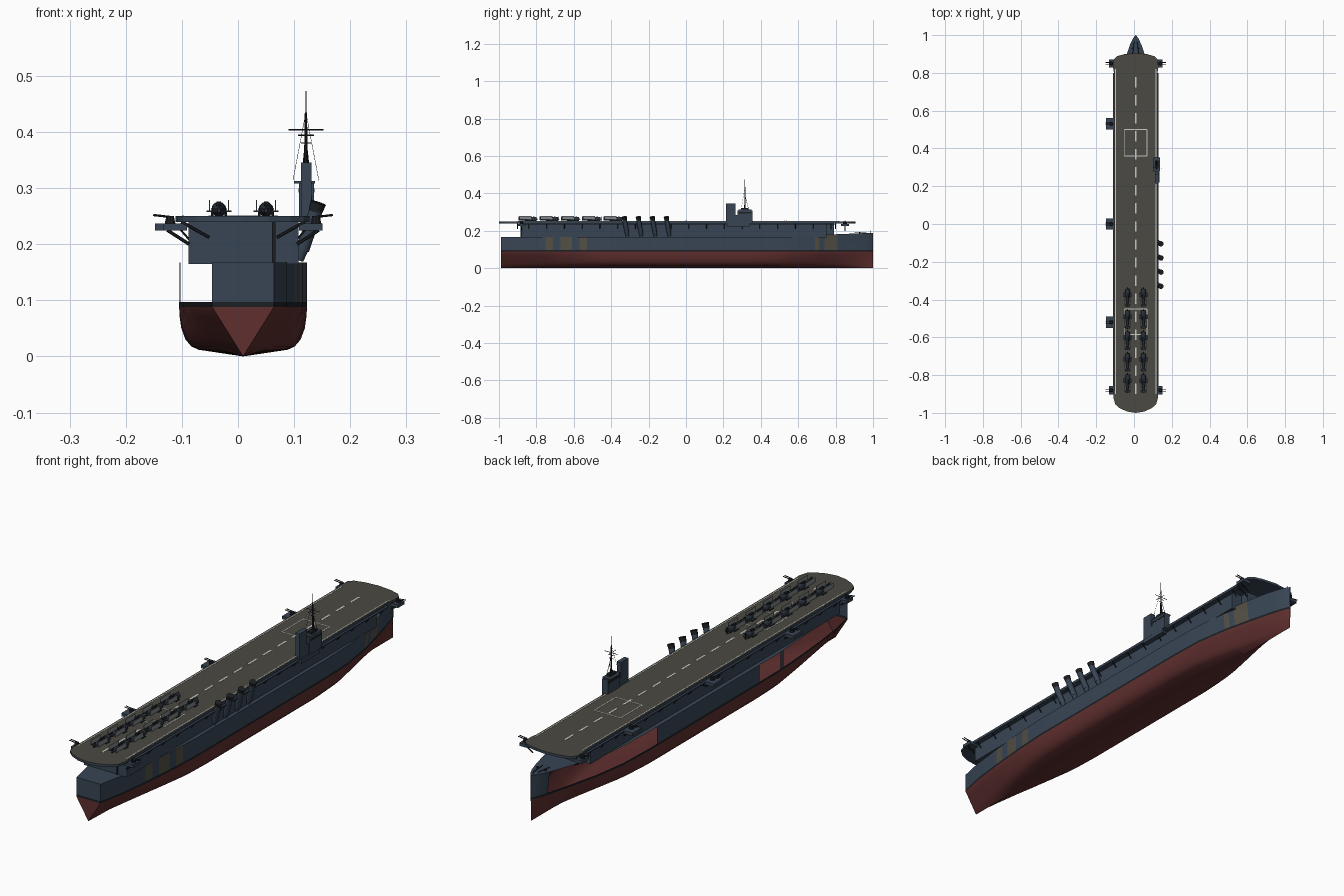
import bpy, bmesh, math
from mathutils import Vector

cube = bpy.data.objects.get("Cube")
if cube:
    bpy.data.objects.remove(cube, do_unlink=True)

CX = 0.009  # ship centreline


def material(name, rgb):
    m = bpy.data.materials.new(name)
    m.use_nodes = True
    m.diffuse_color = (*rgb, 1)
    m.node_tree.nodes["Principled BSDF"].inputs["Base Color"].default_value = (*rgb, 1)
    return m


BLUE = material("blue_grey_paint", (0.04, 0.06, 0.09))
RED = material("hull_red", (0.115, 0.028, 0.028))
BLACK = material("black_trim", (0.012, 0.014, 0.017))
DECK = material("deck_grey", (0.07, 0.067, 0.055))
WHITE = material("white_marking", (0.6, 0.6, 0.55))
OLIVE = material("olive_patch", (0.085, 0.078, 0.058))
GREY = material("light_grey", (0.22, 0.24, 0.25))
NAVY = material("dark_plane_blue", (0.022, 0.03, 0.042))


def finish(name, bm, *mats, smooth=False, normals=True):
    if normals:
        bmesh.ops.recalc_face_normals(bm, faces=bm.faces)
    me = bpy.data.meshes.new(name)
    bm.to_mesh(me)
    bm.free()
    for m in mats:
        me.materials.append(m)
    ob = bpy.data.objects.new(name, me)
    bpy.context.collection.objects.link(ob)
    if smooth:
        bpy.ops.object.select_all(action="DESELECT")
        ob.select_set(True)
        bpy.context.view_layer.objects.active = ob
        bpy.ops.object.shade_smooth_by_angle(angle=math.radians(35))
    return ob


def box(bm, x0, x1, y0, y1, z0, z1, mat=0):
    vs = [bm.verts.new((x, y, z)) for z in (z0, z1) for x, y in ((x0, y0), (x1, y0), (x1, y1), (x0, y1))]
    for q in ((3, 2, 1, 0), (4, 5, 6, 7), (0, 1, 5, 4), (1, 2, 6, 5), (2, 3, 7, 6), (3, 0, 4, 7)):
        bm.faces.new([vs[i] for i in q]).material_index = mat


def rod(bm, a, b, r0, r1=None, sides=8, mat=0):
    a, b = Vector(a), Vector(b)
    out = bmesh.ops.create_cone(bm, cap_ends=True, segments=sides, radius1=r0,
                                radius2=r0 if r1 is None else r1, depth=(b - a).length)
    rot = (b - a).to_track_quat("Z", "Y").to_matrix()
    for v in out["verts"]:
        v.co = rot @ v.co + (a + b) / 2
    for f in {f for v in out["verts"] for f in v.link_faces}:
        f.material_index = mat


def lerp_table(table, y):
    for (ya, a), (yb, b) in zip(table, table[1:]):
        if y <= yb:
            return a + (b - a) * (y - ya) / (yb - ya)
    return table[-1][1]


# Hull: lofted sections, red below, black boot line, blue-grey topsides
WIDTH = [(-.99, .055), (-.88, .078), (-.75, .093), (-.6, .106), (-.45, .114), (.4, .114), (.55, .109),
         (.7, .093), (.82, .069), (.9, .047), (.95, .03), (.985, .013), (1, .001)]
FULL = [(-.99, 0), (-.88, .2), (-.7, .6), (-.5, .92), (-.35, 1), (.35, 1), (.5, .9), (.7, .55), (.85, .25), (1, 0)]
LEVELS = [0, .012, .018, .03, .05, .07, .088, .097]
ROUND = [0, .7, .81, .9, .965, .99, 1, 1]
PATCHES = [(-.75, -.71), (-.67, -.61), (-.57, -.53), (.69, .715), (.74, .81)]
OPENINGS = [(-.99, -.49), (-.47, -.33), (.34, .93)]
ys = sorted({y for y, _ in WIDTH + FULL} | {y for p in PATCHES + OPENINGS for y in p} | {.752})


def section(y, side):
    w, f = lerp_table(WIDTH, y), lerp_table(FULL, y)
    flare = 1 - .3 * max(0, (y - .6) / .4)
    top = .167 if y < .752 else .179 + .04 * (y - .75)
    pts = []
    for z, r in zip(LEVELS, ROUND):
        vee = min(1, z / .088)
        pts.append((CX + side * w * flare * (vee + (r - vee) * f), y, z))
    return pts + [(CX + side * w, y, top)]


def inside(y, spans):
    return any(a < y < b for a, b in spans)


bm = bmesh.new()
grid = {s: [[bm.verts.new(p) for p in section(y, s)] for y in ys] for s in (-1, 1)}
n = len(LEVELS)
for s in (-1, 1):
    for i in range(len(ys) - 1):
        mid = (ys[i] + ys[i + 1]) / 2
        for j in range(n):
            topside = j == n - 1
            if topside and s < 0 and inside(mid, OPENINGS):
                continue
            a, b = grid[s][i], grid[s][i + 1]
            q = [a[j], b[j], b[j + 1], a[j + 1]]
            f = bm.faces.new(q if s > 0 else q[::-1])
            f.material_index = (3 if s > 0 and inside(mid, PATCHES) else 2) if topside else int(j == n - 2)
for i in range(len(ys) - 1):
    f = bm.faces.new([grid[-1][i][n], grid[1][i][n], grid[1][i + 1][n], grid[-1][i + 1][n]])
    f.material_index = 2
for j in range(n):  # transom
    f = bm.faces.new([grid[-1][0][j], grid[1][0][j], grid[1][0][j + 1], grid[-1][0][j + 1]])
    f.material_index = 2 if j == n - 1 else int(j == n - 2)
bmesh.ops.remove_doubles(bm, verts=bm.verts, dist=.00001)
finish("hull", bm, RED, BLACK, BLUE, OLIVE, smooth=True)

# Hangar under the flight deck
bm = bmesh.new()
box(bm, CX - .097, CX + .099, -.88, .75, .165, .241)
box(bm, CX - .05, CX + .05, .75, .79, .179, .241)
finish("hangar", bm, BLUE)

# Flight deck with rounded ends
half = [(0, -1), (.045, -.993), (.085, -.975), (.108, -.955), (.118, -.92), (.115, -.86), (.115, .8),
        (.12, .83), (.118, .87), (.1, .888), (.06, .899), (0, .905)]
outline = half + [(-x, y) for x, y in half[-2:0:-1]]
bm = bmesh.new()
base = bm.faces.new([bm.verts.new((CX + x, y, .24)) for x, y in outline])
ext = bmesh.ops.extrude_face_region(bm, geom=[base])
bmesh.ops.translate(bm, vec=(0, 0, .01), verts=[v for v in ext["geom"] if isinstance(v, bmesh.types.BMVert)])
bmesh.ops.recalc_face_normals(bm, faces=bm.faces)
for f in bm.faces:
    f.material_index = int(f.normal.z > .5)
finish("flight_deck", bm, BLUE, DECK)

# Painted deck lines
bm = bmesh.new()
Z0, Z1 = .2495, .2508
for k in range(18):
    y = -.9 + k * .0955
    box(bm, CX - .004, CX + .004, y, y + .055, Z0, Z1)
for s in (-1, 1):
    x = CX + s * .107
    box(bm, x - .002, x + .002, -.9, .82, Z0, Z1)
for y0, y1 in ((.36, .5), (-.585, -.45)):
    for y in (y0, y1):
        box(bm, CX - .06, CX + .06, y - .002, y + .002, Z0, Z1)
    for x in (CX - .06, CX + .06):
        box(bm, x - .002, x + .002, y0, y1, Z0, Z1)
finish("deck_lines", bm, WHITE)

# Catwalks and struts along the deck edges
bm = bmesh.new()
for s in (-1, 1):
    a, b = sorted((CX + s * .1, CX + s * .12))
    box(bm, a, b, -.86, .8, .232, .237)
    for k in range(18):
        y = -.84 + k * .095
        rod(bm, (CX + s * .118, y, .233), (CX + s * .096, y, .208), .002, sides=5, mat=1)
    for y in (-.9, .8):  # end braces
        rod(bm, (CX + s * .11, y, .24), (CX + s * .06, y, .212), .003, sides=6, mat=1)
box(bm, CX + .052, CX + .058, -.884, -.88, .167, .24, 1)
finish("catwalks", bm, BLUE, BLACK)

# Gun platforms
bm = bmesh.new()
spots = [(-1, y, .03) for y in (-.52, 0, .53)] + [(s, y, .022) for s in (-1, 1) for y in (-.88, .85)]
for s, y, h in spots:
    a, b = sorted((CX + s * .1, CX + s * (.157 if h > .025 else .142)))
    box(bm, a, b, y - h, y + h, .224, .237)
    rod(bm, (CX + s * .13, y, .237), (CX + s * .13, y, .25), .01, .007, 10, 1)
    for d in (-.005, .005):
        rod(bm, (CX + s * .125, y + d, .248), (CX + s * .16, y + d, .252), .002, sides=6, mat=1)
    rod(bm, (CX + s * .135, y, .225), (CX + s * .096, y, .2), .003, sides=6, mat=1)
finish("gun_platforms", bm, BLUE, BLACK)

# Leaning funnels
bm = bmesh.new()
for y in (-.105, -.18, -.255, -.33):
    rod(bm, (.108, y + .016, .172), (.118, y + .013, .2), .009, .012, 12)
    rod(bm, (.115, y + .014, .19), (.141, y, .266), .012, .012, 12)
    rod(bm, (.138, y + .002, .258), (.143, y, .274), .0125, .0145, 12, 1)
finish("funnels", bm, BLUE, BLACK, smooth=True)

# Island bridge and mast
bm = bmesh.new()
box(bm, .112, .131, .215, .265, .24, .346)
box(bm, .109, .135, .275, .355, .24, .308)
box(bm, .112, .132, .262, .28, .24, .285)
box(bm, .1, .137, .28, .35, .308, .313)
box(bm, .112, .13, .295, .335, .313, .322, 1)
box(bm, .108, .136, .28, .35, .292, .299, 1)
box(bm, .114, .136, .22, .34, .222, .24)
finish("island", bm, BLUE, BLACK)
bm = bmesh.new()
M = (.121, .315)
rod(bm, (*M, .31), (*M, .435), .004, .002)
rod(bm, (*M, .43), (*M, .473), .001, sides=5)
for w, z in ((.031, .404), (.014, .394), (.009, .38)):
    rod(bm, (M[0] - w, M[1], z), (M[0] + w, M[1], z), .0012, sides=5)
rod(bm, (M[0], M[1] - .03, .404), (M[0], M[1] + .02, .404), .001, sides=5)
for s in (-1, 1):
    rod(bm, (*M, .435), (M[0] + s * .023, M[1] - .02, .314), .0005, sides=4)
    rod(bm, (*M, .39), (M[0] + s * .008, M[1] + .02, .314), .001, sides=4)
finish("mast", bm, BLACK)


# Parked aircraft with folded wings
def aircraft(name, x, y):
    b = bmesh.new()
    z = .262
    rod(b, (x, y + .022, z), (x, y + .042, z), .0135, .0115, 12)
    rod(b, (x, y - .055, z - .003), (x, y + .024, z), .003, .0125, 12)
    rod(b, (x, y + .042, z), (x, y + .05, z), .004, .001, 8, 1)
    box(b, x - .0015, x + .0015, y + .045, y + .047, z - .014, z + .014, 1)
    box(b, x - .004, x + .004, y - .01, y + .014, z + .006, z + .014, 1)
    box(b, x - .014, x + .014, y - .053, y - .041, z, z + .002)
    box(b, x - .001, x + .001, y - .055, y - .041, z, z + .013)
    box(b, x - .022, x + .022, y - .002, y + .022, z - .005, z - .002)
    for s in (-1, 1):
        a, c = sorted((x + s * .016, x + s * .018))
        box(b, a, c, y - .05, y + .014, z - .002, z + .017, 2)
        rod(b, (x + s * .012, y + .014, z - .004), (x + s * .012, y + .014, .25), .0025, sides=6, mat=1)
    finish(name, b, NAVY, BLACK, GREY, smooth=True)


for row, y in enumerate((-.84, -.727, -.613, -.5, -.385)):
    for side, x in (("left", .05), ("right", -.034)):
        aircraft(f"aircraft_{side}_{row + 1}", x, y)

# Foredeck fittings
bm = bmesh.new()
for s in (-1, 1):
    rod(bm, (CX + s * .018, .93, .183), (CX + s * .018, .93, .194), .004)
    rod(bm, (CX + s * .016, .9, .188), (CX + s * .008, .965, .19), .0015, sides=5)
rod(bm, (CX, .985, .185), (CX, .985, .2), .0015)
finish("foredeck_fittings", bm, BLACK)
